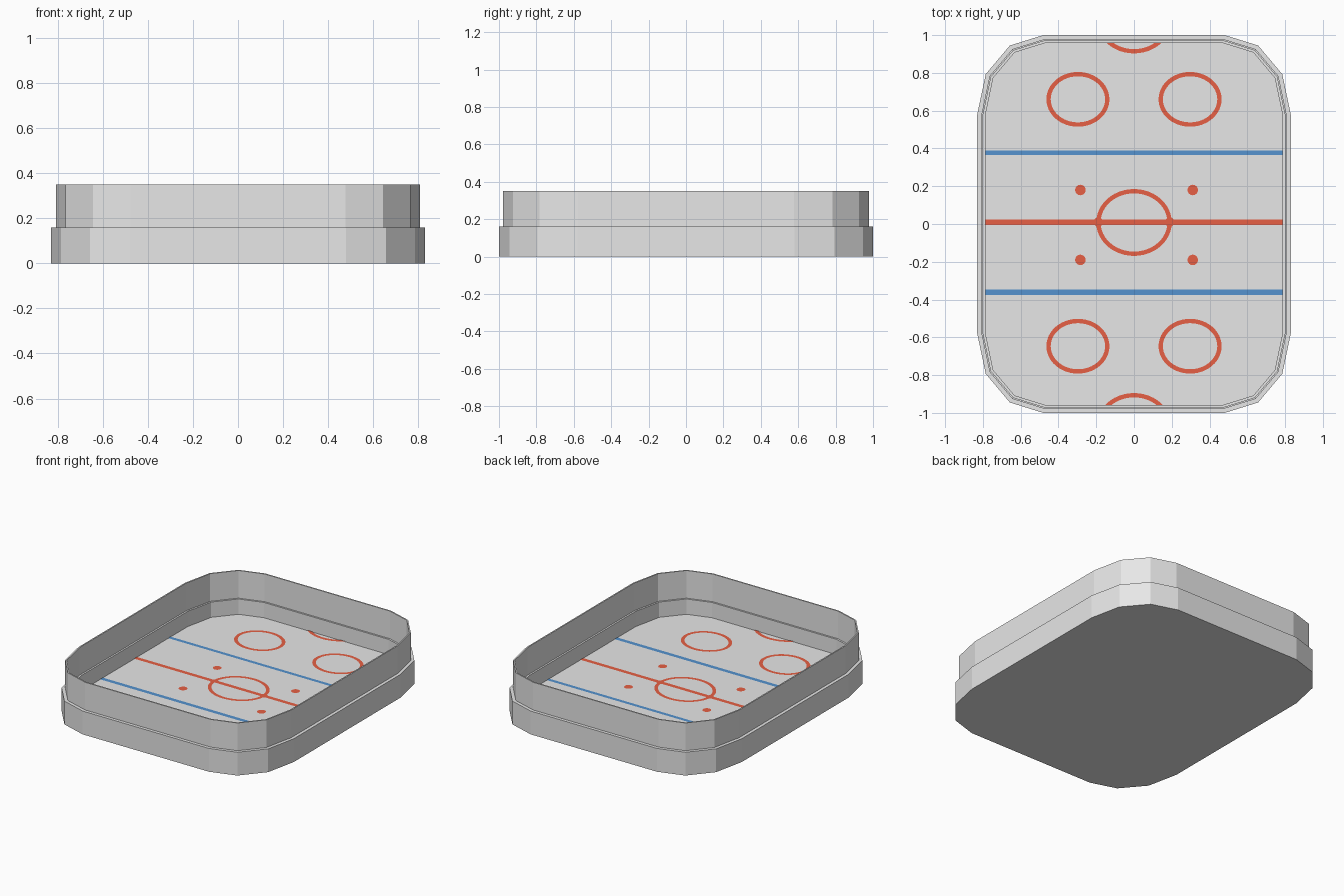
import bpy, bmesh, math
from mathutils import Vector

if "Cube" in bpy.data.objects:
    bpy.data.objects.remove(bpy.data.objects["Cube"])


def material(name, rgb):
    m = bpy.data.materials.new(name)
    m.diffuse_color = (*rgb, 1)
    m.use_nodes = True
    m.node_tree.nodes["Principled BSDF"].inputs["Base Color"].default_value = m.diffuse_color
    return m


GREY = material("pale_grey", (0.80, 0.80, 0.80))
RED = material("line_red", (0.82, 0.12, 0.06))
BLUE = material("line_blue", (0.09, 0.29, 0.62))
ICE_Z, BOARD_Z, GLASS_Z = 0.055, 0.16, 0.35
INNER = 0.043
MARK_Z = ICE_Z + 0.003


def finish(bm, name, mat):
    me = bpy.data.meshes.new(name)
    bm.to_mesh(me)
    bm.free()
    me.materials.append(mat)
    ob = bpy.data.objects.new(name, me)
    bpy.context.collection.objects.link(ob)
    return ob


# Rink outline: one chamfered corner mirrored to all four, counterclockwise
corner = [(0.83, 0.58), (0.785, 0.793), (0.657, 0.945), (0.48, 1.0)]
outline = (corner + [(-x, y) for x, y in reversed(corner)]
           + [(-x, -y) for x, y in corner]
           + [(x, -y) for x, y in reversed(corner)])


def inset_outline(d):
    pts = [Vector(p) for p in outline]
    res = []
    for i, p in enumerate(pts):
        a = (p - pts[i - 1]).normalized()
        b = (pts[(i + 1) % len(pts)] - p).normalized()
        na, nb = Vector((-a.y, a.x)), Vector((-b.y, b.x))
        res.append(p + (na + nb) * d / (1 + na.dot(nb)))
    return res


def loft(name, profile, caps, closed):
    """Sweep an (inset, z) profile round the rink outline."""
    bm = bmesh.new()
    loops = [[bm.verts.new((p.x, p.y, z)) for p in inset_outline(d)]
             for d, z in profile]
    pairs = list(zip(loops, loops[1:])) + ([(loops[-1], loops[0])] if closed else [])
    for lo, hi in pairs:
        for i in range(len(lo)):
            j = (i + 1) % len(lo)
            bm.faces.new((lo[i], lo[j], hi[j], hi[i]))
    if caps:
        bm.faces.new(loops[0][::-1])
        bm.faces.new(loops[-1])
    return finish(bm, name, GREY)


# Boards with floor, and the thin screen standing on them
loft("boards_and_ice", [(0, 0), (0, BOARD_Z), (INNER, BOARD_Z), (INNER, ICE_Z)], True, False)
loft("glass_screen", [(0.022, BOARD_Z), (0.022, GLASS_Z), (0.031, GLASS_Z), (0.031, BOARD_Z)],
     False, True)


def stripe(name, y0, y1, mat):
    bm = bmesh.new()
    bm.faces.new([bm.verts.new((x, y, MARK_Z)) for x, y in
                  ((-0.785, y0), (0.785, y0), (0.785, y1), (-0.785, y1))])
    finish(bm, name, mat)


def ring(name, cx, cy, rx, ry, width=0.023, n=48):
    bm = bmesh.new()
    out, inn = [], []
    for i in range(n):
        c, s = math.cos(math.tau * i / n), math.sin(math.tau * i / n)
        out.append(bm.verts.new((cx + rx * c, cy + ry * s, MARK_Z)))
        inn.append(bm.verts.new((cx + (rx - width) * c, cy + (ry - width) * s, MARK_Z)))
    for i in range(n):
        j = (i + 1) % n
        bm.faces.new((out[i], out[j], inn[j], inn[i]))
    # Trim anything that would run under the end boards
    for s in (1, -1):
        bmesh.ops.bisect_plane(bm, geom=bm.verts[:] + bm.edges[:] + bm.faces[:],
                               plane_co=(0, s * (1 - INNER), 0), plane_no=(0, s, 0),
                               clear_outer=True)
    finish(bm, name, RED)


def dot(name, cx, cy, r):
    bm = bmesh.new()
    bm.faces.new([bm.verts.new((cx + r * math.cos(math.tau * i / 16),
                                cy + r * math.sin(math.tau * i / 16), MARK_Z))
                  for i in range(16)])
    finish(bm, name, RED)


# Painted lines
stripe("centre_line", -0.005, 0.025, RED)
stripe("blue_line_back", 0.364, 0.39, BLUE)
stripe("blue_line_front", -0.376, -0.346, BLUE)

# Painted circles and goal creases
ring("centre_circle", 0, 0.008, 0.20, 0.177)
for end, y, goal_y in (("back", 0.66, 1.08), ("front", -0.647, -1.072)):
    ring("goal_crease_" + end, 0, goal_y, 0.20, 0.177)
    for side, x in (("left", -0.297), ("right", 0.297)):
        ring(f"faceoff_circle_{end}_{side}", x, y, 0.167, 0.145)

# Painted spots
for side, x in (("left", -0.284), ("right", 0.311)):
    dot("spot_back_" + side, x, 0.18, 0.028)
    dot("spot_front_" + side, x, -0.19, 0.028)
for side, x in (("left", -0.189), ("right", 0.189)):
    dot("centre_spot_" + side, x, 0.01, 0.025)
